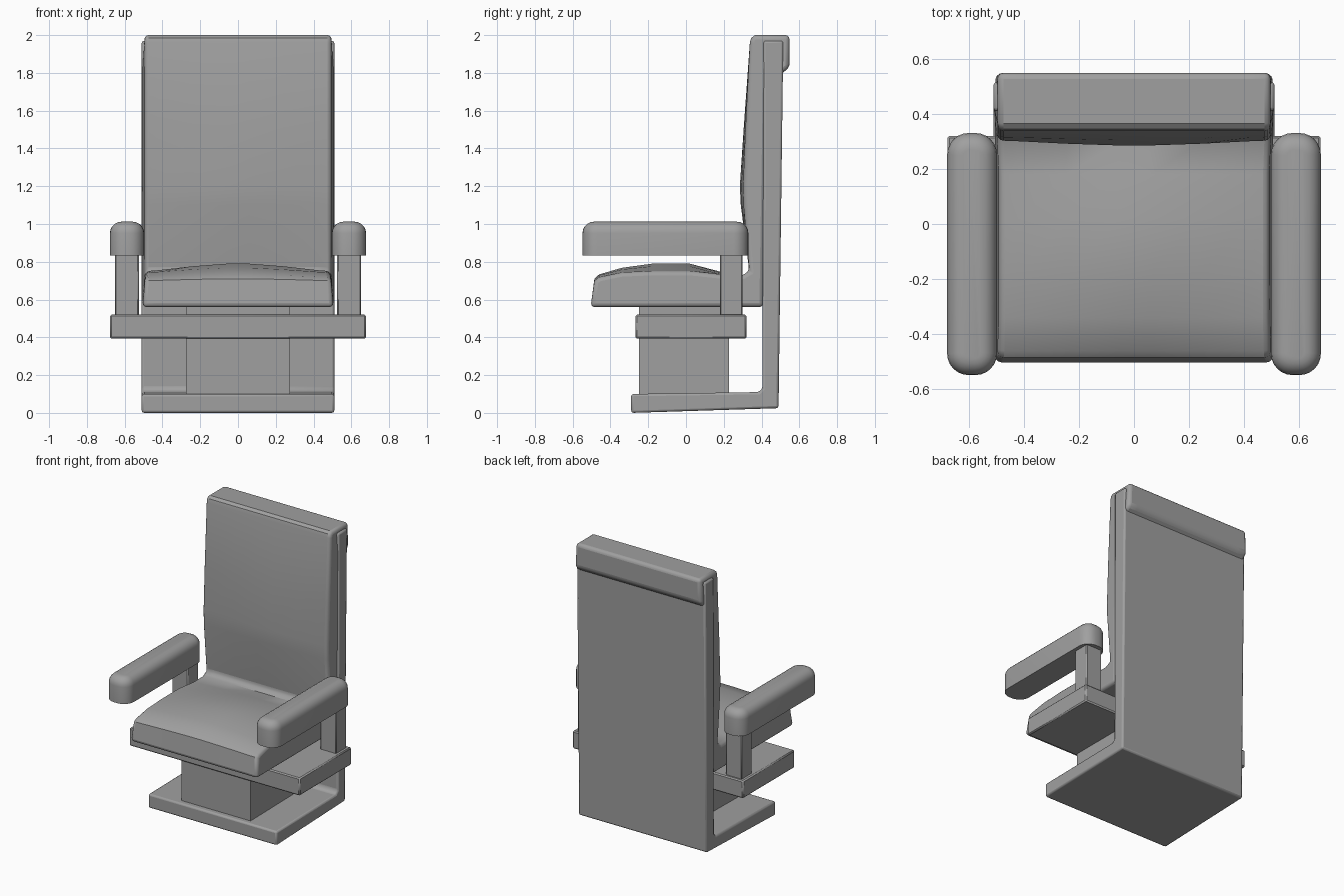
import bpy, bmesh
from mathutils import Vector

cube = bpy.data.objects.get("Cube")
if cube:
    bpy.data.objects.remove(cube)

grey = bpy.data.materials.new("seat grey")
grey.use_nodes = True
COLOUR = (0.35, 0.35, 0.35, 1)
grey.diffuse_color = COLOUR
grey.node_tree.nodes["Principled BSDF"].inputs["Base Color"].default_value = COLOUR


def finish(name, bm, bevel=0, segments=2, angle=0.6):
    """Turn a bmesh into a shaded object, with optional softened edges."""
    bmesh.ops.recalc_face_normals(bm, faces=bm.faces)
    mesh = bpy.data.meshes.new(name)
    bm.to_mesh(mesh)
    bm.free()
    mesh.materials.append(grey)
    ob = bpy.data.objects.new(name, mesh)
    bpy.context.collection.objects.link(ob)
    if bevel:
        mod = ob.modifiers.new("soft edges", "BEVEL")
        mod.width, mod.segments = bevel, segments
        mod.limit_method, mod.angle_limit = "ANGLE", angle
    bpy.ops.object.select_all(action="DESELECT")
    ob.select_set(True)
    bpy.context.view_layer.objects.active = ob
    bpy.ops.object.shade_smooth_by_angle(angle=0.6)
    return ob


def box_bm(lo, hi):
    bm = bmesh.new()
    lo, hi = Vector(lo), Vector(hi)
    bmesh.ops.create_cube(bm, size=1)
    for v in bm.verts:
        v.co = (lo + hi) / 2 + v.co * (hi - lo)
    return bm


def loft(profile, stations):
    """Sweep a side profile of (y, z, inset, bulge y, bulge z) across x.
    Stations are (x, bulge factor)."""
    bm = bmesh.new()
    rings = [[bm.verts.new((x * (1 - inset), y + by * f, z + bz * f))
              for y, z, inset, by, bz in profile] for x, f in stations]
    n = len(profile)
    for a, b in zip(rings, rings[1:]):
        for i in range(n):
            j = (i + 1) % n
            bm.faces.new((a[i], a[j], b[j], b[i]))
    bm.faces.new(rings[0])
    bm.faces.new(rings[-1])
    return bm


# L-shaped base plate and back shell
shell = [(-0.29, 0), (0.49, 0.025), (0.515, 1.97), (0.41, 1.97),
         (0.405, 0.13), (0.385, 0.11), (-0.29, 0.1)]
finish("base_and_back_shell",
       loft([(y, z, 0, 0, 0) for y, z in shell], [(-0.51, 0), (0.51, 0)]), 0.012)

# One-piece seat and back cushion, crowned across its width
cushion = [
    (-0.505, 0.56, 0, 0, 0), (-0.485, 0.7, 0.02, 0, 0.01),
    (-0.46, 0.718, 0.025, 0, 0.015), (-0.34, 0.743, 0.03, 0, 0.025),
    (-0.18, 0.75, 0.03, 0, 0.04), (0.02, 0.75, 0.03, 0, 0.04),
    (0.18, 0.733, 0.03, 0, 0.015), (0.3, 0.73, 0.02, 0, 0),
    (0.335, 0.75, 0.02, 0, 0), (0.305, 1.1, 0.02, -0.015, 0),
    (0.303, 1.2, 0.02, -0.018, 0), (0.315, 1.5, 0.02, -0.01, 0),
    (0.338, 1.96, 0.02, 0, 0), (0.345, 1.985, 0.02, 0, 0),
    (0.365, 2.0, 0.02, 0, 0), (0.548, 2.0, 0.02, 0, 0),
    (0.548, 1.83, 0.01, 0, 0), (0.512, 1.8, 0, 0, 0),
    (0.43, 1.8, 0, 0, 0), (0.41, 0.56, 0, 0, 0)]
crown = [(0.06, 1), (0.25, 0.65), (0.43, 0.15), (0.505, 0)]
stations = [(-x, f) for x, f in reversed(crown)] + crown
finish("seat_and_back_cushion", loft(cushion, stations), 0.022, 3, 0.8)

# Pedestal and cross beam
finish("pedestal", box_bm((-0.275, -0.25, 0.09), (0.275, 0.228, 0.565)))
finish("cross_beam", box_bm((-0.677, -0.268, 0.393), (0.677, 0.32, 0.52)), 0.008, 1)

for side, name in ((1, "left"), (-1, "right")):
    # Upright under each armrest
    xs = sorted((side * 0.525, side * 0.652))
    finish(name + "_arm_post", box_bm((xs[0], 0.18, 0.51), (xs[1], 0.3, 0.84)), 0.006, 1)

    # Padded armrest: round plan corners, round top, flat underside
    xs = sorted((side * 0.497, side * 0.678))
    bm = box_bm((xs[0], -0.548, 0.832), (xs[1], 0.33, 1.012))
    upright = [e for e in bm.edges
               if abs(e.verts[0].co.z - e.verts[1].co.z) > 0.1]
    bmesh.ops.bevel(bm, geom=upright, offset=0.078, segments=6, profile=0.5, affect="EDGES")
    rim = [e for e in bm.edges if all(v.co.z > 1 for v in e.verts)]
    bmesh.ops.bevel(bm, geom=rim, offset=0.06, segments=5, profile=0.5, affect="EDGES")
    finish(name + "_armrest", bm)
